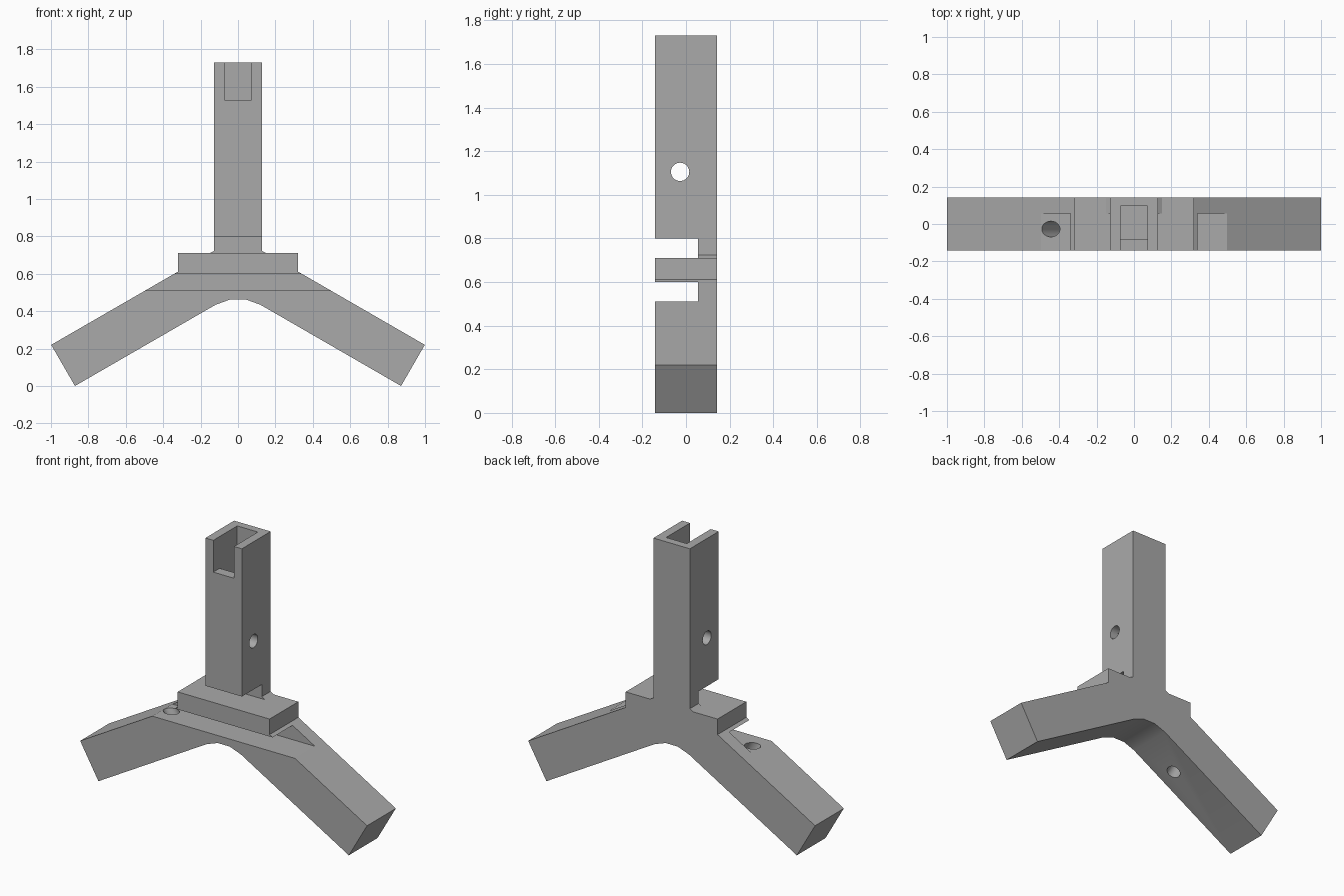
import bpy, bmesh
from math import radians, sin, cos, tan, sqrt
from mathutils import Matrix, Vector

if "Cube" in bpy.data.objects:
    bpy.data.objects.remove(bpy.data.objects["Cube"], do_unlink=True)

HUB = Vector((0, 0, 0.65))     # where the three arm axes meet
LENGTH = 1.08                  # arm length from the hub
HALF_W = 0.127                 # half arm width
HALF_D = 0.143                 # half bracket depth
BORE = 0.072                   # half width of the hollow inside each arm
BORE_FRONT, BORE_BACK = -0.08, 0.095
SLOT_BACK = 0.056
PLATE_X, PLATE_LOW, PLATE_TOP = 0.32, 0.6, 0.71

grey = bpy.data.materials.new("grey_plastic")
grey.use_nodes = True
colour = (0.4, 0.4, 0.4, 1)
grey.diffuse_color = colour
grey.node_tree.nodes["Principled BSDF"].inputs["Base Color"].default_value = colour


def new_object(name, bm):
    bmesh.ops.recalc_face_normals(bm, faces=bm.faces)
    mesh = bpy.data.meshes.new(name)
    bm.to_mesh(mesh)
    bm.free()
    obj = bpy.data.objects.new(name, mesh)
    bpy.context.collection.objects.link(obj)
    return obj


def box(name, low, high, matrix=Matrix()):
    low, high = Vector(low), Vector(high)
    bm = bmesh.new()
    bmesh.ops.create_cube(bm, size=1)
    bmesh.ops.scale(bm, vec=high - low, verts=bm.verts)
    bmesh.ops.translate(bm, vec=(low + high) / 2, verts=bm.verts)
    bm.transform(matrix)
    return new_object(name, bm)


def cross_hole(name, y, z, radius, matrix):
    bm = bmesh.new()
    bmesh.ops.create_cone(bm, cap_ends=True, segments=32, radius1=radius,
                          radius2=radius, depth=0.5)
    bm.transform(matrix @ Matrix.Translation((0, y, z)) @ Matrix.Rotation(radians(90), 4, "Y"))
    return new_object(name, bm)


def cut(body, cutter):
    cutter.hide_render = True
    mod = body.modifiers.new("cut", "BOOLEAN")
    mod.operation = "DIFFERENCE"
    mod.solver = "EXACT"
    mod.object = cutter
    bpy.context.view_layer.objects.active = body
    bpy.ops.object.modifier_apply(modifier=mod.name)
    bpy.data.objects.remove(cutter, do_unlink=True)


# Right half of the Y outline, from the top down to the rounded crotch
slope = tan(radians(30))
edge_top = HUB.z + HALF_W / cos(radians(30))      # arm upper edge at x = 0
tip = Vector((sqrt(3) / 2, -0.5)) * LENGTH + Vector((0, HUB.z))
side = Vector((0.5, sqrt(3) / 2)) * HALF_W
half = [(HALF_W, HUB.z + LENGTH),
        (HALF_W, edge_top - HALF_W * slope),
        ((edge_top - PLATE_TOP) / slope, PLATE_TOP),
        (PLATE_X, PLATE_TOP),
        (PLATE_X, edge_top - PLATE_X * slope),
        tuple(tip + side), tuple(tip - side)]
fillet = 0.24
fillet_z = HUB.z - HALF_W / cos(radians(30)) - fillet / cos(radians(30))
half += [(fillet * sin(radians(a)), fillet_z + fillet * cos(radians(a))) for a in (30, 10)]
outline = half + [(-x, z) for x, z in reversed(half)]

# Bracket body
bm = bmesh.new()
face = bm.faces.new([bm.verts.new((x, -HALF_D, z)) for x, z in outline])
extruded = bmesh.ops.extrude_face_region(bm, geom=[face])
bmesh.ops.translate(bm, vec=(0, 2 * HALF_D, 0),
                    verts=[v for v in extruded["geom"] if isinstance(v, bmesh.types.BMVert)])
bracket = new_object("three_arm_bracket", bm)
bracket.data.materials.append(grey)

# Front slots above and below the centre plate
for low, high in ((PLATE_TOP, 0.8), (0.51, PLATE_LOW)):
    cut(bracket, box("slot_cutter", (-0.7, -0.3, low), (0.7, SLOT_BACK, high)))

# Hollow, open front window and cross hole in every arm
for angle, window in ((0, 0.88), (120, 0.822), (-120, 0.822)):
    arm = Matrix.Translation(HUB) @ Matrix.Rotation(radians(angle), 4, "Y")
    cut(bracket, box("bore_cutter", (-BORE, BORE_FRONT, 0.298),
                     (BORE, BORE_BACK, LENGTH + 0.1), arm))
    cut(bracket, box("window_cutter", (-BORE, -0.3, window),
                     (BORE, BORE_BACK, LENGTH + 0.1), arm))
    cut(bracket, cross_hole("hole_cutter", -0.027, 0.455, 0.042, arm))

# Smooth the holes and the rounded crotch only
bpy.ops.object.select_all(action="DESELECT")
bracket.select_set(True)
bpy.context.view_layer.objects.active = bracket
bpy.ops.object.shade_smooth_by_angle(angle=radians(25))
